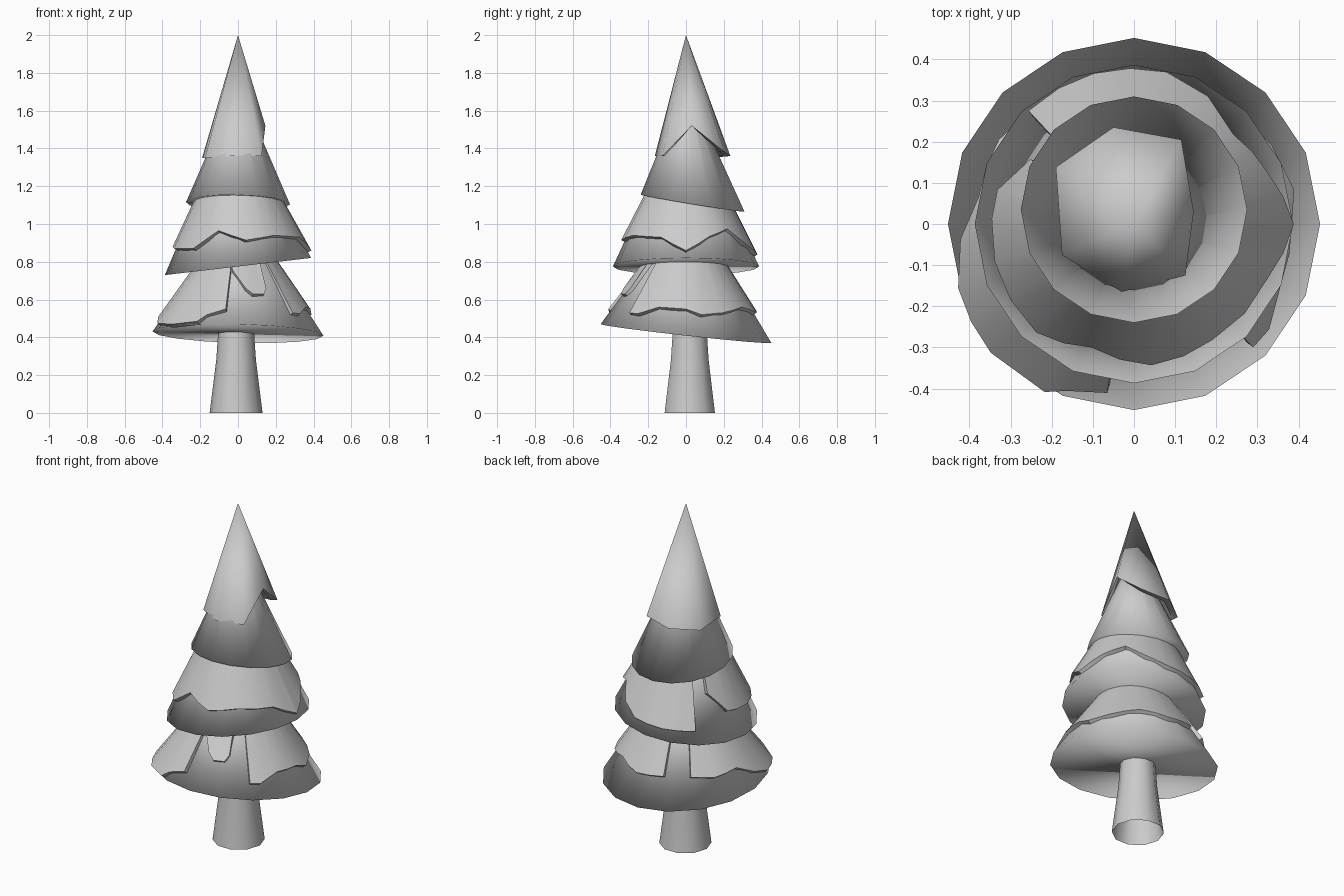
import bpy
from math import cos, sin, radians, ceil, pi

if "Cube" in bpy.data.objects:
    bpy.data.objects.remove(bpy.data.objects["Cube"])


def make(name, verts, faces, angle=40, thickness=0):
    me = bpy.data.meshes.new(name)
    me.from_pydata(verts, [], faces)
    me.update()
    ob = bpy.data.objects.new(name, me)
    bpy.context.collection.objects.link(ob)
    bpy.ops.object.select_all(action='DESELECT')
    ob.select_set(True)
    bpy.context.view_layer.objects.active = ob
    if thickness:
        m = ob.modifiers.new("thickness", 'SOLIDIFY')
        m.thickness, m.offset = thickness, -1
        bpy.ops.object.modifier_apply(modifier=m.name)
    bpy.ops.object.shade_smooth_by_angle(angle=radians(angle))
    return ob


def loft(name, rings, angle=180, closed=True):
    """Skin a stack of equal rings."""
    n = len(rings[0])
    verts = [v for r in rings for v in r]
    faces = [(k * n + i, k * n + (i + 1) % n, (k + 1) * n + (i + 1) % n, (k + 1) * n + i)
             for k in range(len(rings) - 1) for i in range(n)]
    if closed:
        faces += [tuple(reversed(range(n))), tuple(range(len(verts) - n, len(verts)))]
    return make(name, verts, faces, angle)


class Tier:
    """Cone with a tilted rim, tapering to a level upper ring."""
    def __init__(self, r, z, tilt_x, tilt_y, r_top, z_top, cy=0.0):
        self.r, self.z, self.tx, self.ty = r, z, tilt_x, tilt_y
        self.rt, self.zt, self.cy = r_top, z_top, cy

    def rim_z(self, a):
        return self.z + self.r * (self.tx * cos(a) + self.ty * sin(a))

    def point(self, a, z, off=0.0):
        zr = self.rim_z(a)
        t = (z - zr) / (self.zt - zr)
        r = self.r + (self.rt - self.r) * t + off
        return (r * cos(a), r * sin(a) + self.cy * (1 - t), z)

    def build(self, name, n=16):
        angs = [2 * pi * i / n for i in range(n)]
        loft(name, [[self.point(a, self.rim_z(a)) for a in angs],
                    [self.point(a, self.zt) for a in angs]])

    def snow(self, name, edge):
        """Thick panel hugging the tier; edge lists (azimuth, lower height)."""
        pts = [edge[0]]
        for (a0, z0), (a1, z1) in zip(edge, edge[1:]):
            k = ceil((a1 - a0) / 20)
            pts += [(a0 + (a1 - a0) * j / k, z0 + (z1 - z0) * j / k) for j in range(1, k + 1)]
        verts = []
        for a, z in pts:
            verts += [self.point(radians(a), z, 0.022),
                      self.point(radians(a), self.zt, 0.008)]
        faces = [(2 * i, 2 * i + 2, 2 * i + 3, 2 * i + 1) for i in range(len(pts) - 1)]
        make(name, verts, faces, 35, 0.03)


# Trunk
loft("trunk", [[(-0.01 + r * cos(2 * pi * i / 10), y + r * sin(2 * pi * i / 10), z)
                for i in range(10)]
               for r, y, z in [(0.14, 0.02, 0), (0.105, 0.02, 0.28), (0.09, 0.02, 0.5)]],
     closed=False)

# Foliage tiers
lower = Tier(0.452, 0.42, -0.025, -0.11, 0.15, 0.88)
middle = Tier(0.387, 0.775, 0.117, 0.0, 0.19, 1.20)
upper = Tier(0.275, 1.11, -0.02, -0.164, 0.02, 1.70, cy=0.035)
lower.build("lower_foliage")
middle.build("middle_foliage")
upper.build("upper_foliage")

# Snow on the lower tier
lower.snow("lower_snow_left", [(129, .55), (148, .54), (170, .56), (185, .51), (200, .475),
                               (222, .47), (242, .485), (248, .52), (261, .55)])
lower.snow("lower_snow_lobe", [(263, .76), (277, .66), (283, .63), (293, .63),
                               (297, .66), (300, .80)])
lower.snow("lower_snow_right", [(-46, .53), (-38, .525), (-22, .56), (0, .55), (12, .52),
                                (30, .53), (55, .56), (80, .53), (106, .545)])

# Snow on the middle tier
middle.snow("middle_snow_back", [(0, .86), (21, .935), (42, .975), (60, .90), (78, .85),
                                 (105, .83), (133, .82)])
middle.snow("middle_snow_front", [(148, 1.0), (166, .89), (178, .88), (195, .87), (228, .87),
                                  (251, .965), (277, .915), (304, .94), (338, .93), (360, .86)])

# Snow cap: pointed, uneven lower edge
edge = [(.145, .03, 1.52), (.115, .205, 1.38), (-.05, .235, 1.36), (-.19, .138, 1.35),
        (-.175, -.075, 1.35), (-.03, -.165, 1.36), (.125, -.125, 1.36)]
n = len(edge)
verts = edge + [(x * .85, y * .85, z + .005) for x, y, z in edge] + [(0, 0, 2), (0, 0, 1.9)]
faces = []
for i in range(n):
    j = (i + 1) % n
    faces += [(i, j, 2 * n), (j, i, n + i, n + j), (n + j, n + i, 2 * n + 1)]
make("snow_cap", verts, faces, 75)
